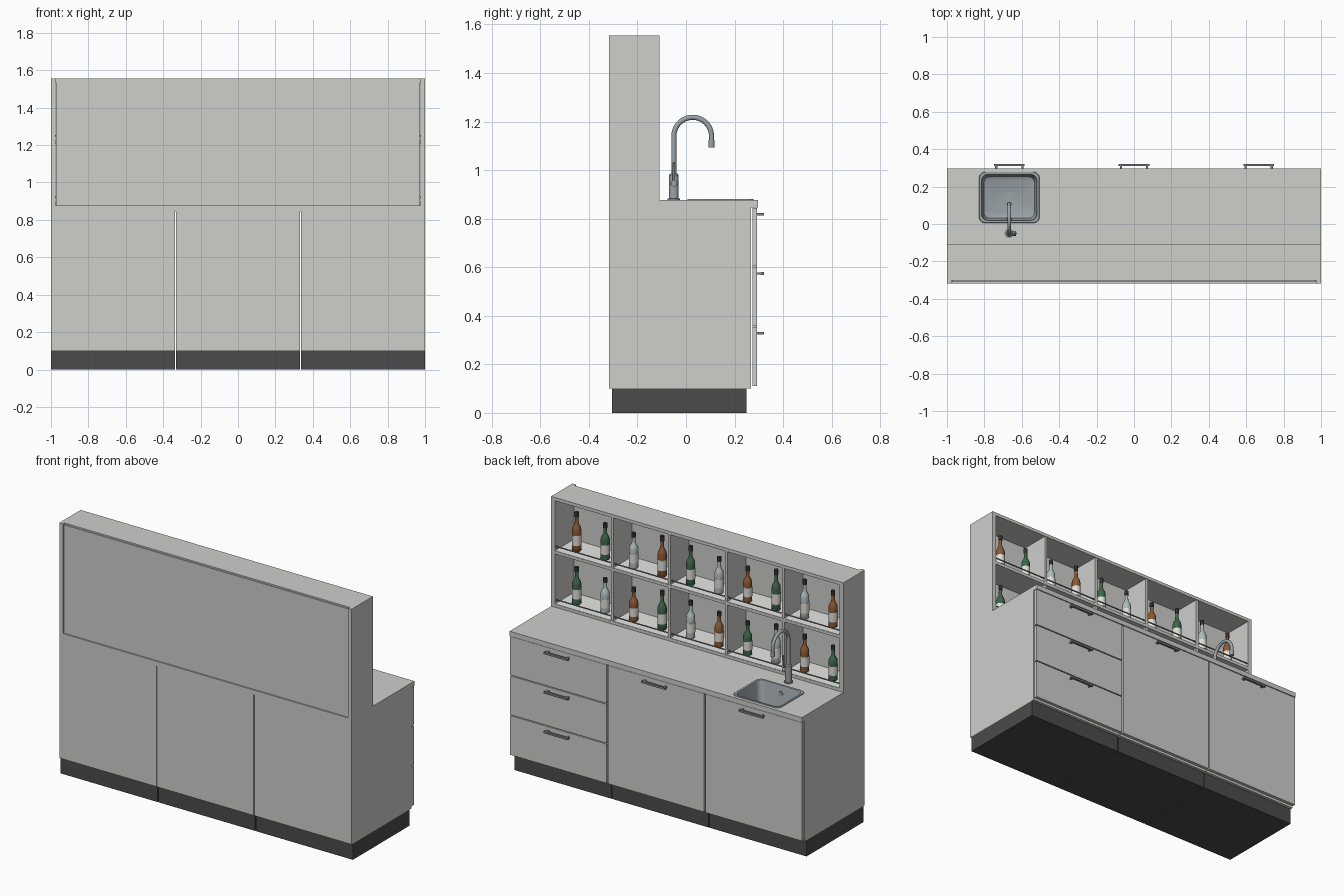
import bpy, bmesh, math
from mathutils import Vector

if "Cube" in bpy.data.objects:
    bpy.data.objects.remove(bpy.data.objects["Cube"])


def mat(name, r, g, b):
    m = bpy.data.materials.new(name)
    m.diffuse_color = (r, g, b, 1)
    m.use_nodes = True
    m.node_tree.nodes["Principled BSDF"].inputs["Base Color"].default_value = m.diffuse_color
    return m


PANEL = mat("light grey panel", .62, .62, .60)
SHELF = mat("white shelf", .82, .82, .80)
PLINTH = mat("dark plinth", .07, .07, .07)
STEEL = mat("steel", .33, .37, .39)
HANDLE = mat("handle grey", .22, .23, .24)
BROWN = mat("brown glass", .25, .10, .035)
GREEN = mat("green glass", .05, .13, .07)
CLEAR = mat("clear glass", .45, .50, .51)
LABEL = mat("label white", .75, .74, .70)
CAP = mat("cap black", .03, .03, .03)


def finish(name, bm, mats, smooth=False):
    bmesh.ops.recalc_face_normals(bm, faces=bm.faces)
    me = bpy.data.meshes.new(name)
    bm.to_mesh(me)
    bm.free()
    for m in mats:
        me.materials.append(m)
    if smooth:
        for p in me.polygons:
            p.use_smooth = True
        me.set_sharp_from_angle(angle=math.radians(40))
    ob = bpy.data.objects.new(name, me)
    bpy.context.scene.collection.objects.link(ob)
    return ob


def box(name, x, y, z, m, open_top=False):
    bm = bmesh.new()
    bmesh.ops.create_cube(bm, size=1)
    for v in bm.verts:
        v.co = [a + (b - a) * (c + .5) for (a, b), c in zip((x, y, z), v.co)]
    if open_top:
        top = [f for f in bm.faces if f.calc_center_median().z > z[1] - 1e-5]
        bmesh.ops.delete(bm, geom=top, context='FACES_ONLY')
    return finish(name, bm, [m])


def loft(name, rings, mats, seg_mats=None):
    """Skin consecutive rings of points and cap both ends."""
    bm = bmesh.new()
    vs = [[bm.verts.new(p) for p in r] for r in rings]
    n = len(vs[0])
    for i in range(len(vs) - 1):
        for j in range(n):
            k = (j + 1) % n
            f = bm.faces.new((vs[i][j], vs[i][k], vs[i + 1][k], vs[i + 1][j]))
            f.material_index = seg_mats[i] if seg_mats else 0
    bm.faces.new(vs[0])
    f = bm.faces.new(vs[-1])
    f.material_index = seg_mats[-1] if seg_mats else 0
    return finish(name, bm, mats, True)


def tube(name, pts, radii, mats, side=(1, 0, 0), n=16, seg_mats=None):
    """Round section swept along points lying in a plane normal to side."""
    pts = [Vector(p) for p in pts]
    if not isinstance(radii, (list, tuple)):
        radii = [radii] * len(pts)
    s, rings = Vector(side), []
    for i, p in enumerate(pts):
        t = (pts[min(i + 1, len(pts) - 1)] - pts[max(i - 1, 0)]).normalized()
        u = t.cross(s)
        rings.append([p + radii[i] * (math.cos(a) * s + math.sin(a) * u)
                      for a in (2 * math.pi * j / n for j in range(n))])
    return loft(name, rings, mats, seg_mats)


def round_rect(cx, cy, hx, hy, r, z, n=6):
    out = []
    for q, (sx, sy) in enumerate(((1, 1), (-1, 1), (-1, -1), (1, -1))):
        for i in range(n + 1):
            a = math.pi / 2 * (q + i / n)
            out.append((cx + sx * (hx - r) + r * math.cos(a),
                        cy + sy * (hy - r) + r * math.sin(a), z))
    return out


BACK, FRONT, TOP = -.318, .293, .876
SX, SY = -.667, .142   # sink centre


# handle: bar on two posts
def handle(name, cx, z):
    box(name + "_bar", (cx - .082, cx + .082), (.309, .322), (z - .006, z + .006), HANDLE)
    for i, s in enumerate((-1, 1)):
        c = cx + s * .07
        box(f"{name}_post_{i}", (c - .006, c + .006), (FRONT - .002, .31),
            (z - .005, z + .005), HANDLE)


# three base cabinets with plinths, doors and drawers
for i, name in enumerate(("sink_cabinet", "middle_cabinet", "drawer_cabinet")):
    x0 = -1 + i * 2 / 3 + (.003 if i else 0)
    x1 = -1 + (i + 1) * 2 / 3 - (.003 if i < 2 else 0)
    cx = -2 / 3 + i * 2 / 3
    box(name + "_body", (x0, x1), (BACK, .268), (.10, .846), PANEL, open_top=True)
    box(name + "_plinth", (x0, x1), (-.305, .25), (0, .108), PLINTH)
    splits = (.108, .356, .602, .846) if i == 2 else (.108, .846)
    for k in range(len(splits) - 1):
        z0, z1 = splits[k] + .003, splits[k + 1] - .003
        box(f"{name}_front_{k}", (x0 + .002, x1 - .002), (.273, FRONT), (z0, z1), PANEL)
        handle(f"{name}_handle_{k}", cx, z1 - .025)

# worktop with a sink hole
bm = bmesh.new()
loops = ([(-1, BACK, TOP), (1, BACK, TOP), (1, FRONT + .003, TOP), (-1, FRONT + .003, TOP)],
         round_rect(SX, SY, .153, .128, .03, TOP))
edges = []
for loop in loops:
    vs = [bm.verts.new(p) for p in loop]
    edges += [bm.edges.new((vs[j], vs[(j + 1) % len(vs)])) for j in range(len(vs))]
bmesh.ops.triangle_fill(bm, edges=edges, use_beauty=True, normal=(0, 0, 1))
ext = bmesh.ops.extrude_face_region(bm, geom=bm.faces[:])
bmesh.ops.translate(bm, vec=(0, 0, -.03),
                    verts=[g for g in ext["geom"] if isinstance(g, bmesh.types.BMVert)])
finish("worktop", bm, [PANEL])

# sink basin with rim, drain and overflow
profile = ((.140, .115, .70), (.150, .125, .73), (.150, .125, TOP + .001),
           (.162, .137, TOP + .001), (.160, .135, TOP + .005), (.148, .123, TOP + .004),
           (.145, .120, TOP - .004), (.141, .116, .745), (.136, .111, .730), (.122, .097, .722))
loft("sink_basin", [round_rect(SX, SY, hx, hy, .034, z) for hx, hy, z in profile], [STEEL])
tube("sink_drain", [(SX, SY, .721), (SX, SY, .727), (SX, SY, .7271), (SX, SY, .723)],
     [.033, .033, .024, .022], [STEEL], n=24)
tube("sink_overflow", [(SX, .018, .832), (SX, .029, .832), (SX, .0291, .832), (SX, .026, .832)],
     [.014, .014, .009, .009], [STEEL])

# tap: base, gooseneck spout, side lever
FY = -.05
tube("tap_base", [(SX, FY, z) for z in (TOP, .882, .8821, .98, .986)],
     [.026, .026, .020, .020, .013], [STEEL], n=24)
arc = [(SX, .0275 - .0775 * math.cos(a), 1.14 + .0775 * math.sin(a))
       for a in (math.pi * k / 20 for k in range(21))]
tube("tap_spout", [(SX, FY, .97)] + arc + [(SX, .105, 1.10)], .0105, [STEEL])
tube("tap_nozzle", [(SX, .105, 1.125), (SX, .105, 1.093)], .0125, [STEEL])
tube("tap_lever_hub", [(SX + .01, FY, .945), (SX + .037, FY, .945)], .013, [STEEL], side=(0, 1, 0))
tube("tap_lever", [(SX + .030, FY, .945), (SX + .036, FY, 1.03)], .005, [STEEL], side=(0, 1, 0), n=10)

# shelf unit shell
HT, HF = 1.555, -.11
for s, name in ((-1, "left"), (1, "right")):
    box(f"shelf_unit_{name}_side", sorted((s * .975, s)), (BACK, HF), (TOP, HT), PANEL)
box("shelf_unit_top", (-.975, .975), (-.303, HF), (1.535, HT), PANEL)
box("shelf_unit_back", (-.973, .973), (-.309, -.295), (TOP, 1.546), PANEL)
for i, x in enumerate((-.585, -.195, .195, .585)):
    box(f"shelf_divider_{i}", (x - .009, x + .009), (-.296, HF - .004), (TOP, 1.536), PANEL)

# shelf boards with white floors, front rails and bottles
PROFILE = ((0, .022), (.02, .026), (.16, .026), (.161, .0268), (.42, .0268), (.421, .026),
           (.55, .026), (.62, .022), (.68, .014), (.73, .0105), (.87, .0095),
           (.871, .012), (1, .012))
SEG = [1 if .16 < (a[0] + b[0]) / 2 < .421 else 2 if a[0] > .86 else 0
       for a, b in zip(PROFILE, PROFILE[1:])]
HEIGHTS = (.238, .222, .215, .248)
for row, (zf, name) in enumerate(((1.225, "upper"), (.896, "lower"))):
    box(f"{name}_shelf", (-.975, .975), (-.296, HF - .001), (zf - .02, zf - .003), PANEL)
    box(f"{name}_shelf_floor", (-.975, .975), (-.296, HF - .002), (zf - .003, zf), SHELF)
    tube(f"{name}_rail", [(-.976, HF - .008, zf + .025), (.976, HF - .008, zf + .025)],
         .004, [HANDLE], side=(0, 1, 0), n=8)
    for k in range(10):
        x, h = .8775 - .195 * k, HEIGHTS[k % 4] - .01 * row
        glass = (BROWN, GREEN, CLEAR)[(k + row) % 3]
        tube(f"{name}_bottle_{k}", [(x, -.185, zf + f * h) for f, r in PROFILE],
             [r for f, r in PROFILE], [glass, LABEL, CAP], seg_mats=SEG)
